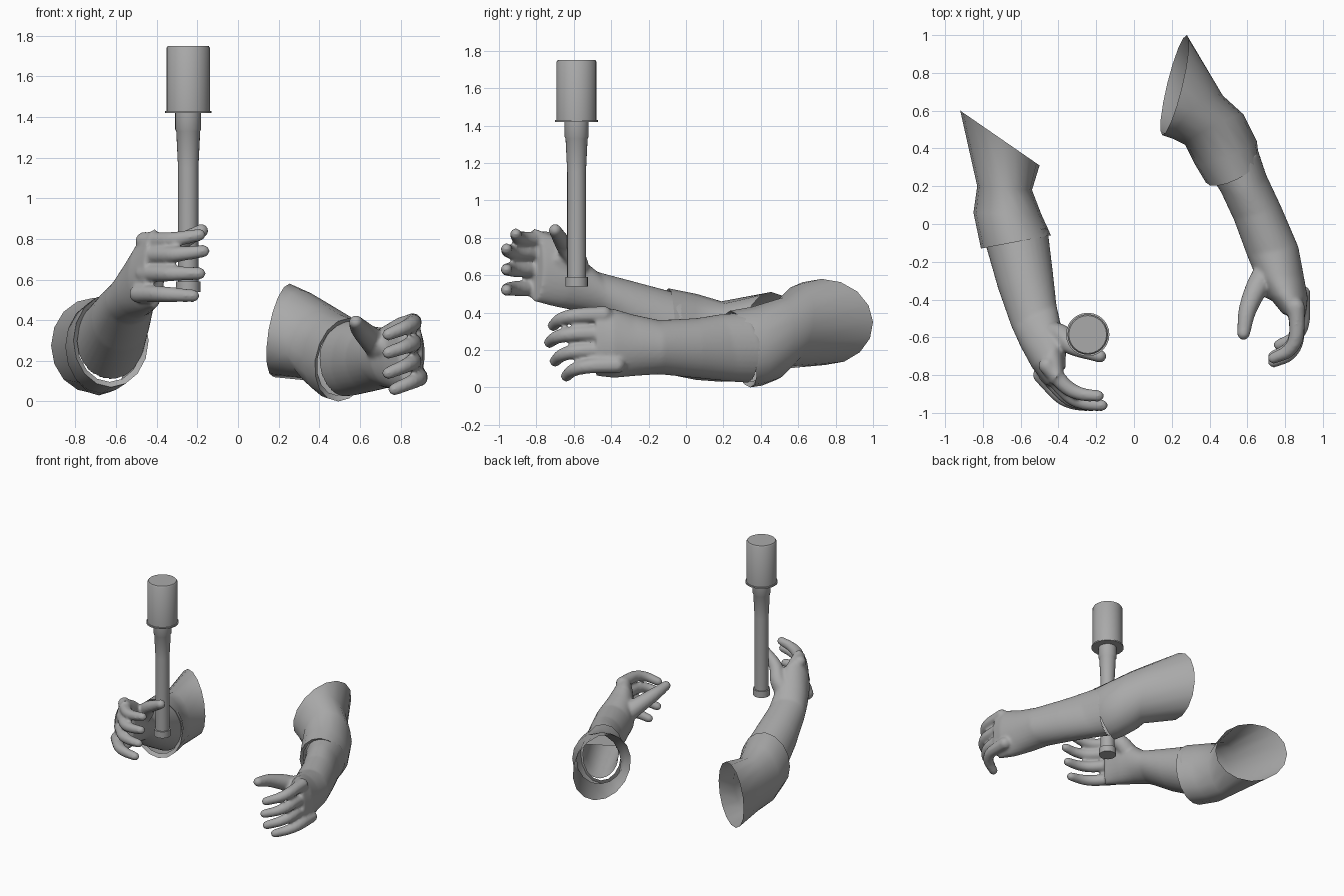
import bpy, bmesh, math
from mathutils import Vector

if "Cube" in bpy.data.objects:
    bpy.data.objects.remove(bpy.data.objects["Cube"], do_unlink=True)

grey = bpy.data.materials.new("plain_grey")
grey.use_nodes = True
colour = (.4, .4, .4, 1)
grey.diffuse_color = colour
grey.node_tree.nodes["Principled BSDF"].inputs["Base Color"].default_value = colour


def make_object(name, bm, angle):
    bmesh.ops.recalc_face_normals(bm, faces=bm.faces)
    mesh = bpy.data.meshes.new(name)
    bm.to_mesh(mesh)
    bm.free()
    mesh.materials.append(grey)
    obj = bpy.data.objects.new(name, mesh)
    bpy.context.collection.objects.link(obj)
    bpy.ops.object.select_all(action='DESELECT')
    obj.select_set(True)
    bpy.context.view_layer.objects.active = obj
    bpy.ops.object.shade_smooth_by_angle(angle=math.radians(angle))
    return obj


def bridge(bm, ring, following):
    for i in range(len(ring)):
        bm.faces.new((ring[i - 1], ring[i], following[i], following[i - 1]))


def loft(bm, sections, sides):
    """Skin upright ovals: two side points, low z, high z and optional lean of the top."""
    rings = []
    for ax, ay, bx, by, low, high, *lean in sections:
        a, b = Vector((ax, ay, low)), Vector((bx, by, low))
        half = (b - a) / 2
        top = Vector((half.y, -half.x, 0)).normalized() * sum(lean)
        top.z = (high - low) / 2
        middle = (a + b) / 2 + Vector((0, 0, top.z))
        angles = [math.tau * i / sides for i in range(sides)]
        rings.append([bm.verts.new(middle + half * math.cos(t) + top * math.sin(t))
                      for t in angles])
    for ring, following in zip(rings, rings[1:]):
        bridge(bm, ring, following)
    return rings


def digit(bm, path, root_radius, tip_radius, steps=7):
    """Overlapping balls along a rounded path, merged later into one skin."""
    pts = [Vector(p) for p in path]
    pts = [2 * pts[0] - pts[1], *pts, 2 * pts[-1] - pts[-2]]
    total = (len(pts) - 3) * steps
    for k in range(total + 1):
        i = min(k // steps, len(pts) - 4)
        f = k / steps - i
        p0, p1, p2, p3 = pts[i:i + 4]
        p = p1 + f / 2 * (p2 - p0 + f * (2 * p0 - 5 * p1 + 4 * p2 - p3
                                         + f * (3 * p1 - p0 - 3 * p2 + p3)))
        radius = root_radius + (tip_radius - root_radius) * k / total
        ball = bmesh.ops.create_icosphere(bm, subdivisions=2, radius=radius)
        bmesh.ops.translate(bm, verts=ball["verts"], vec=p)


def arm(name, sections, thumb, web, plan, fingers):
    bm = bmesh.new()
    rings = loft(bm, sections, 32)
    bm.faces.new(rings[0])
    bm.faces.new(rings[-1])
    digit(bm, thumb, .075, .036)
    digit(bm, web, .07, .055)
    # each finger follows the shared plan at its own height and offset
    for root_z, tip_z, dx, dy in fingers:
        path = [(x + dx, y + dy, root_z + (tip_z - root_z) * (n / (len(plan) - 1)) ** 2)
                for n, (x, y) in enumerate(plan)]
        digit(bm, path, .047, .032)
    obj = make_object(name, bm, 80)
    # merge the parts into one soft skin
    remesh = obj.modifiers.new("merge", 'REMESH')
    remesh.mode = 'VOXEL'
    remesh.voxel_size = .01
    smooth = obj.modifiers.new("soften", 'SMOOTH')
    smooth.iterations = 8
    baked = bpy.data.meshes.new_from_object(
        obj.evaluated_get(bpy.context.evaluated_depsgraph_get()))
    bpy.data.objects.remove(obj, do_unlink=True)
    # open the elbow end hidden in the sleeve
    bm = bmesh.new()
    bm.from_mesh(baked)
    ax, ay, bx, by = sections[0][:4]
    middle = Vector((ax + bx, ay + by, 0)) / 2
    forward = Vector((by - ay, ax - bx, 0)).normalized()
    bmesh.ops.delete(bm, context='FACES', geom=[
        f for f in bm.faces if (f.calc_center_median() - middle).dot(forward) < .02])
    make_object(name, bm, 80)


def sleeve(name, sections):
    bm = bmesh.new()
    cuff, behind = loft(bm, sections, 16)[:2]
    # turn the cuff inwards
    count = len(cuff)
    middle = sum((v.co for v in cuff), Vector()) / count
    back = (sum((v.co for v in behind), Vector()) / count - middle).normalized() * .02
    lip = [bm.verts.new(v.co.lerp(middle, .13) + back) for v in cuff]
    bridge(bm, lip, cuff)
    make_object(name, bm, 100)


# right arm, hand around the handle
arm("right_arm", [
    (-.8, -.06, -.46, 0, .1, .5),
    (-.72, -.34, -.43, -.25, .25, .57),
    (-.65, -.54, -.41, -.43, .38, .62),
    (-.6, -.65, -.39, -.52, .41, .7),
    (-.54, -.76, -.37, -.62, .43, .8),
    (-.46, -.86, -.36, -.76, .46, .85),
],
    thumb=[(-.48, -.58, .58), (-.39, -.59, .68), (-.32, -.65, .76), (-.18, -.7, .84)],
    web=[(-.44, -.62, .6), (-.41, -.68, .68)],
    plan=[(-.44, -.8), (-.34, -.91), (-.26, -.95), (-.17, -.96)],
    fingers=[(.79, .82, -.02, .05), (.72, .74, 0, 0), (.63, .63, -.02, 0), (.53, .52, -.05, 0)])

sleeve("right_sleeve", [
    (-.81, -.13, -.44, -.06, .07, .53),
    (-.85, .06, -.49, .05, .04, .5),
    (-.83, .2, -.54, .18, .03, .46),
    (-.92, .6, -.5, .31, .04, .51),
])

# left arm, hand open
arm("left_arm", [
    (.39, .28, .65, .41, .02, .4, .05),
    (.46, .17, .7, .26, .03, .39, .04),
    (.53, .02, .78, .09, .05, .37),
    (.6, -.17, .87, -.12, .07, .36),
    (.65, -.29, .9, -.28, .06, .39),
    (.71, -.38, .92, -.39, .05, .42),
    (.79, -.48, .91, -.48, .06, .43),
],
    thumb=[(.72, -.23, .24), (.65, -.34, .31), (.6, -.46, .36), (.58, -.58, .39)],
    web=[(.7, -.28, .26), (.73, -.35, .27)],
    plan=[(.86, -.46), (.86, -.61), (.82, -.69), (.74, -.73)],
    fingers=[(.39, .33, 0, .02), (.29, .24, 0, 0), (.2, .14, 0, .03), (.12, .06, .03, .09)])

sleeve("left_sleeve", [
    (.38, .22, .66, .36, 0, .41, .06),
    (.32, .32, .65, .44, .01, .43, .03),
    (.27, .42, .58, .58, .04, .48, -.02),
    (.21, .45, .47, .68, .1, .55, -.05),
    (.15, .47, .28, 1, .12, .58, .04),
])

# turned hand tool: end cap, handle, collar, flange and head
profile = [(.06, .54), (.06, .59), (.05, .59), (.05, 1.15), (.059, 1.33), (.064, 1.34),
           (.064, 1.42), (.115, 1.42), (.115, 1.43), (.107, 1.43), (.107, 1.74), (.1, 1.75)]
bm = bmesh.new()
rings = loft(bm, [(r - .245, -.585, -r - .245, -.585, z, z, r) for r, z in profile], 24)
bm.faces.new(rings[0])
bm.faces.new(rings[-1])
make_object("hand_tool", bm, 35)
